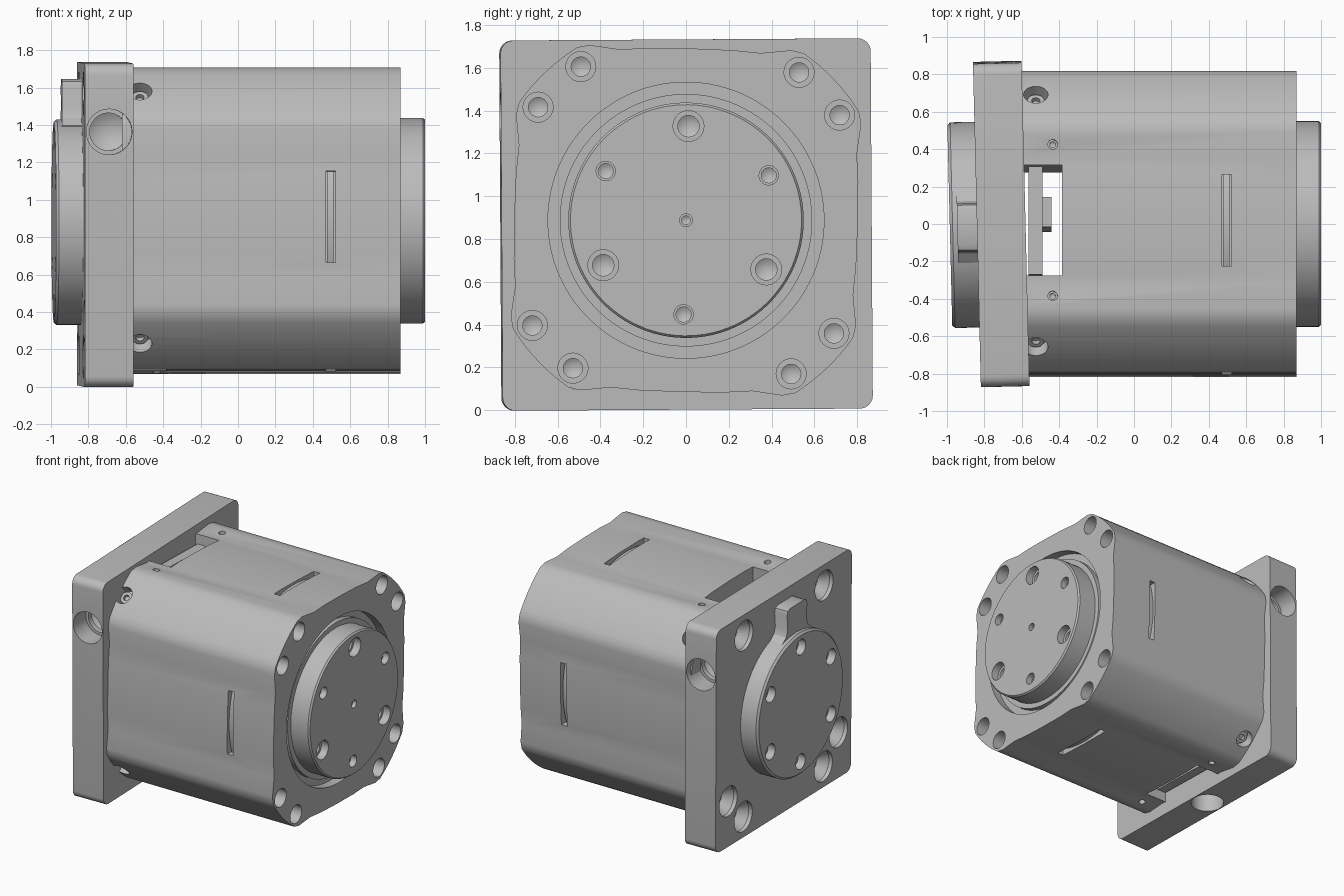
import bpy, bmesh
from math import sin, cos, pi, radians
from mathutils import Matrix, Vector

if "Cube" in bpy.data.objects:
    bpy.data.objects.remove(bpy.data.objects["Cube"], do_unlink=True)

metal = bpy.data.materials.new("grey metal")
metal.use_nodes = True
GREY = (0.5, 0.5, 0.5, 1)
metal.diffuse_color = GREY
metal.node_tree.nodes["Principled BSDF"].inputs["Base Color"].default_value = GREY

# The housing group is rolled slightly; the mounting group is turned slightly
HOUSING = Matrix.Translation((0, 0, 0.888)) @ Matrix.Rotation(radians(-1.5), 4, 'X')
MOUNT = (Matrix.Translation((-0.71, 0, 0.868)) @ Matrix.Rotation(radians(1.4), 4, 'Z')
         @ Matrix.Rotation(radians(0.35), 4, 'X'))


def polar(r, deg):
    return r * cos(radians(deg)), r * sin(radians(deg))


def lathe(bm, profile, loc, axis, segs=40):
    """Closed solid of revolution; profile is (radius, distance along axis)."""
    m = Matrix.Translation(loc) @ Vector(axis).to_track_quat('Z', 'Y').to_matrix().to_4x4()
    rings = []
    for r, h in profile:
        if r == 0:
            rings.append([bm.verts.new(m @ Vector((0, 0, h)))])
        else:
            rings.append([bm.verts.new(m @ Vector((r * cos(2 * pi * i / segs), r * sin(2 * pi * i / segs), h)))
                          for i in range(segs)])
    for a, b in zip(rings, rings[1:]):
        for i in range(segs):
            j = (i + 1) % segs
            if len(a) == 1:
                bm.faces.new((a[0], b[i], b[j]))
            elif len(b) == 1:
                bm.faces.new((a[i], a[j], b[0]))
            else:
                bm.faces.new((a[i], a[j], b[j], b[i]))
    for ring in (rings[0], rings[-1]):
        if len(ring) > 1:
            bm.faces.new(ring)


def prism(bm, outline, x0, x1):
    """Extrude a (y, z) outline along x."""
    a, b = ([bm.verts.new((x, y, z)) for y, z in outline] for x in (x0, x1))
    bm.faces.new(a)
    bm.faces.new(b)
    for i in range(len(a)):
        j = (i + 1) % len(a)
        bm.faces.new((a[i], a[j], b[j], b[i]))


def box(bm, x, y, z, rot=0):
    m = (Matrix.Rotation(rot, 4, 'X')
         @ Matrix.Translation([(p[0] + p[1]) / 2 for p in (x, y, z)])
         @ Matrix.Diagonal([p[1] - p[0] for p in (x, y, z)] + [1]))
    bmesh.ops.create_cube(bm, size=1, matrix=m)


def make(name, bm, group):
    bmesh.ops.recalc_face_normals(bm, faces=bm.faces)
    mesh = bpy.data.meshes.new(name)
    bm.to_mesh(mesh)
    bm.free()
    mesh.materials.append(metal)
    ob = bpy.data.objects.new(name, mesh)
    ob.matrix_world = group
    bpy.context.collection.objects.link(ob)
    return ob


def finish(ob, cut=None):
    """Subtract the cutter mesh, then smooth with sharp edges kept."""
    if cut:
        cutter = make("cutter", cut, ob.matrix_world.copy())
        cutter.hide_render = True
        mod = ob.modifiers.new("holes", 'BOOLEAN')
        mod.operation, mod.solver, mod.object = 'DIFFERENCE', 'EXACT', cutter
        bpy.context.view_layer.update()
        dg = bpy.context.evaluated_depsgraph_get()
        mesh = bpy.data.meshes.new_from_object(ob.evaluated_get(dg))
        ob.modifiers.clear()
        ob.data = mesh
        bpy.data.objects.remove(cutter, do_unlink=True)
    ob.data.shade_smooth()
    ob.data.set_sharp_from_angle(angle=radians(28))


def bore(bm, loc, axis, r, inner, step, depth):
    """Counterbored hole with a drilled cone at the bottom."""
    lathe(bm, [(r, 0.05), (r, -step), (inner, -step), (inner, -depth), (0, -depth - inner * 0.6)], loc, axis)


# Housing: wavy sides joined by round corners
outline = []
for k in range(4):
    c, s = round(cos(k * pi / 2)), round(sin(k * pi / 2))
    half = [(0.2, 0.80), (0.33, 0.79), (0.47, 0.807)]
    side = [(h, -t) for t, h in reversed(half)] + [(0.803, 0)] + [(h, t) for t, h in half]
    side += [polar(0.955, 33.7 + 22.6 * i / 8) for i in range(9)]
    outline += [(c * y - s * z, s * y + c * z) for y, z in side]
bm = bmesh.new()
prism(bm, outline, -0.62, 0.87)
housing = make("housing", bm, HOUSING)

cut = bmesh.new()
lathe(cut, [(0.645, 0.05), (0.645, -0.07), (0, -0.07)], (0.87, 0, 0), (1, 0, 0), 96)
box(cut, (-0.7, -0.385), (-0.295, 0.295), (-1, 1))
for k in range(4):
    # End bolt holes, radial screw holes and side slots
    for off in (-9.1, 9.1):
        bore(cut, (0.87, *polar(0.87, 45 + 90 * k + off)), (1, 0, 0), 0.07, 0.045, 0.1, 0.18)
    d = Vector((0, *polar(1, 45 + 90 * k)))
    bore(cut, Vector((-0.525, 0, 0)) + d * 0.955, d, 0.065, 0.03, 0.08, 0.14)
    box(cut, (0.47, 0.52), (-0.245, 0.245), (0.73, 0.9), k * pi / 2)
for up in (-1, 1):
    for y in (-0.405, 0.405):
        bore(cut, (-0.435, y, 0.8 * up), (0, 0, up), 0.025, 0.015, 0.07, 0.1)
finish(housing, cut)

# Curved band seen through the side slots
bm = bmesh.new()
lathe(bm, [(0.788, 0), (0.788, 0.035)], (0.475, 0, 0), (1, 0, 0), 96)
finish(make("slot_band", bm, HOUSING))

# Circuit board and connector in the through window
bm = bmesh.new()
box(bm, (-0.565, -0.49), (-0.29, 0.29), (-0.72, 0.72))
finish(make("window_board", bm, HOUSING))
bm = bmesh.new()
box(bm, (-0.49, -0.44), (-0.03, 0.13), (-0.5, 0.5))
finish(make("window_connector", bm, HOUSING))

# Screw heads sunk in the housing corners
for k in range(4):
    bm = bmesh.new()
    d = Vector((0, *polar(1, 45 + 90 * k)))
    lathe(bm, [(0.045, -0.1), (0.045, -0.045), (0.022, -0.045), (0.022, -0.07), (0, -0.07)],
          Vector((-0.525, 0, 0)) + d * 0.955, d, 24)
    finish(make("corner_screw_%d" % (k + 1), bm, HOUSING))

# Stepped ring and output disc on the +x end
bm = bmesh.new()
lathe(bm, [(0.59, -0.1), (0.59, -0.03), (0, -0.03)], (0.87, 0, 0), (1, 0, 0), 96)
finish(make("output_ring", bm, HOUSING))
bm = bmesh.new()
lathe(bm, [(0.55, -0.17), (0.55, -0.012), (0.54, 0), (0, 0)], (1, 0, 0), (1, 0, 0), 96)
disc = make("output_disc", bm, HOUSING)
cut = bmesh.new()
bore(cut, (1, 0, 0), (1, 0, 0), 0.03, 0.02, 0.03, 0.05)
for k in range(3):
    bore(cut, (1, *polar(0.44, 90 + 120 * k)), (1, 0, 0), 0.072, 0.05, 0.06, 0.11)
    bore(cut, (1, *polar(0.44, 30 + 120 * k)), (1, 0, 0), 0.045, 0.035, 0.05, 0.09)
finish(disc, cut)

# Square mounting plate with rounded corners
outline = []
for k in range(4):
    cy, cz = [v * 2 ** 0.5 for v in polar(0.805, 45 + 90 * k)]
    for i in range(7):
        y, z = polar(0.06, 90 * k + 15 * i)
        outline.append((cy + y, cz + z))
bm = bmesh.new()
prism(bm, outline, -0.13, 0.13)
plate = make("mounting_plate", bm, MOUNT)
cut = bmesh.new()
for a in (54, 126, 216 + 9 - 9, 234, 306, 324):
    y, z = polar(0.87, a)
    lathe(cut, [(0.115, 0.05), (0.115, -0.03), (0.065, -0.1), (0.065, -0.3)], (-0.13, y, z), (-1, 0, 0))
for axis, z in (((0, 1, 0), 0.5), ((0, -1, 0), 0.5), ((0, 0, -1), 0)):
    loc = Vector(axis) * 0.865 + Vector((0, 0, z))
    bore(cut, loc, axis, 0.122, 0.1, 0.16, 0.2)
finish(plate, cut)

# Mounting disc on the -x end, with its bolt circle
bm = bmesh.new()
lathe(bm, [(0.55, -0.2), (0.55, -0.015), (0.535, 0), (0, 0)], (-0.275, 0, 0.012), (-1, 0, 0), 96)
hub = make("mounting_disc", bm, MOUNT)
cut = bmesh.new()
for k in range(6):
    y, z = polar(0.445, 30 + 60 * k)
    bore(cut, (-0.275, y, z + 0.012), (-1, 0, 0), 0.06, 0.045, 0.06, 0.1)
finish(hub, cut)

# Flared locating tab above the mounting disc
half = [(0.19, 0.48), (0.19, 0.53), (0.14, 0.57), (0.12, 0.62), (0.13, 0.73), (0.12, 0.765), (0.09, 0.777)]
bm = bmesh.new()
prism(bm, [(y - 0.01, z) for y, z in half] + [(-y - 0.01, z) for y, z in reversed(half)], -0.235, -0.1)
finish(make("locating_tab", bm, MOUNT))
